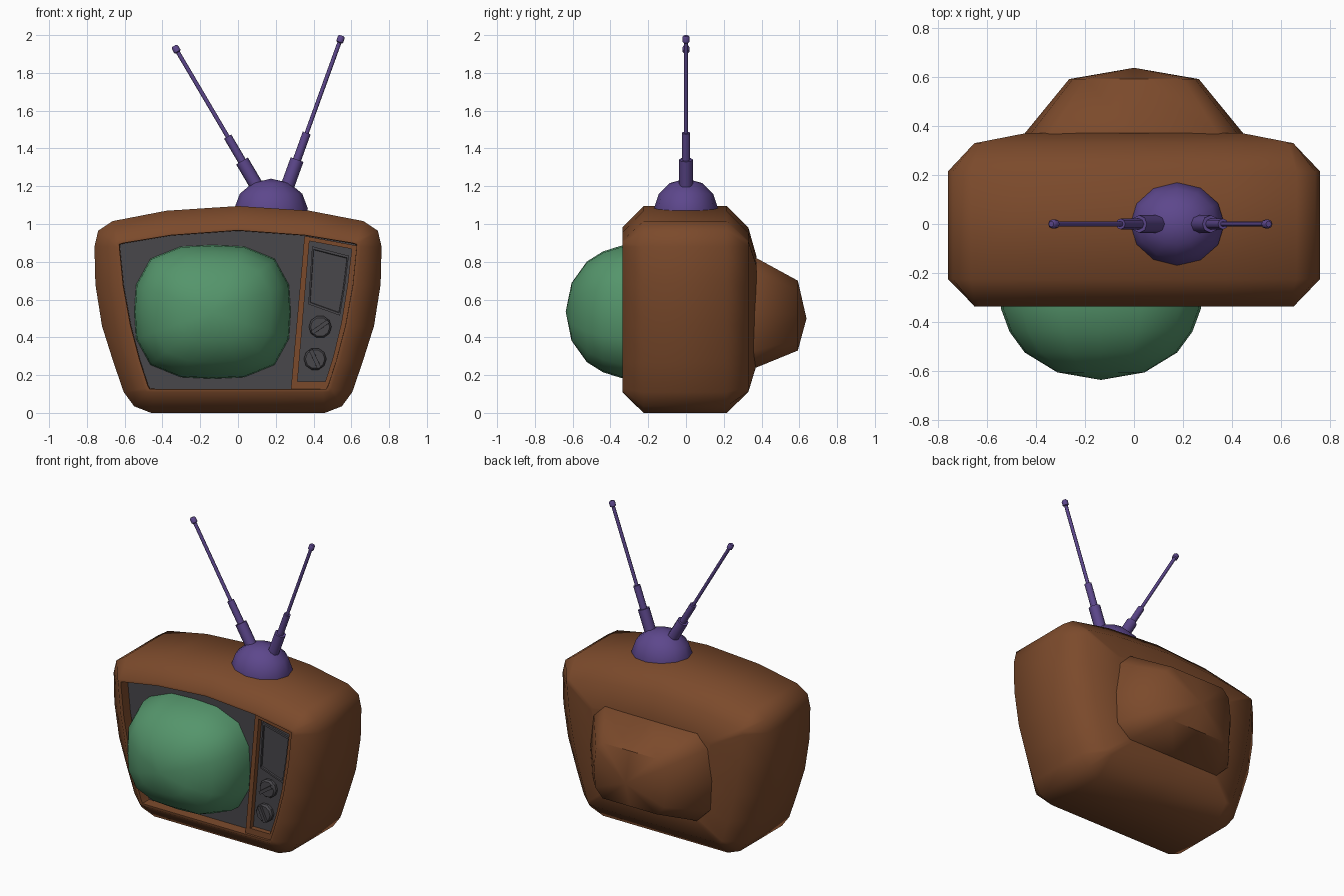
import bpy, bmesh, math
from mathutils import Vector

if "Cube" in bpy.data.objects:
    bpy.data.objects.remove(bpy.data.objects["Cube"])


def material(name, r, g, b):
    m = bpy.data.materials.new(name)
    m.diffuse_color = tuple(c ** 2.2 for c in (r, g, b)) + (1,)
    m.use_nodes = True
    m.node_tree.nodes["Principled BSDF"].inputs["Base Color"].default_value = m.diffuse_color
    return m


BROWN = material("brown_wood", 0.48, 0.295, 0.185)
GREY = material("dark_grey", 0.29, 0.285, 0.30)
GREEN = material("green_glass", 0.335, 0.58, 0.42)
PURPLE = material("purple_metal", 0.365, 0.285, 0.545)


def loft(name, rings, mats, caps=(True, True), sharp=40, end_mat=0):
    """Skin a list of equal-length 3D rings, with optional end caps."""
    bm = bmesh.new()
    loops = [[bm.verts.new(p) for p in r] for r in rings]
    n = len(loops[0])
    for a, b in zip(loops, loops[1:]):
        for i in range(n):
            j = (i + 1) % n
            bm.faces.new((a[i], a[j], b[j], b[i]))
    if caps[0]:
        bm.faces.new(loops[0])
    if caps[1]:
        bm.faces.new(loops[-1]).material_index = end_mat
    bmesh.ops.remove_doubles(bm, verts=bm.verts, dist=1e-5)
    bmesh.ops.recalc_face_normals(bm, faces=bm.faces)
    for f in bm.faces:
        f.smooth = True
    for e in bm.edges:
        e.smooth = len(e.link_faces) == 2 and e.calc_face_angle() < math.radians(sharp)
    me = bpy.data.meshes.new(name)
    bm.to_mesh(me)
    bm.free()
    for m in mats:
        me.materials.append(m)
    ob = bpy.data.objects.new(name, me)
    bpy.context.collection.objects.link(ob)
    return ob


def at_y(pts, y, s=1.0, c=(0, 0)):
    """Place an x-z outline at depth y, scaled about c."""
    return [(c[0] + (x - c[0]) * s, y, c[1] + (z - c[1]) * s) for x, z in pts]


def mirrored(half):
    return half + [(-x, z) for x, z in half[-2:0:-1]]


# Cabinet: silhouette outline and the smaller face outline it chamfers into
outer = mirrored([(0, 0), (.46, 0), (.55, .035), (.605, .11), (.66, .27), (.72, .46),
                  (.755, .68), (.76, .88), (.74, .965), (.665, 1.015), (.38, 1.07), (0, 1.095)])
face = mirrored([(0, .11), (.45, .11), (.485, .112), (.495, .13), (.54, .27), (.59, .46),
                 (.63, .68), (.65, .88), (.652, .905), (.63, .912), (.37, .955), (0, .982)])
mid = (0, .54)
loft("cabinet", [
    at_y(face, .372, .67, (0, .53)), at_y(face, .33), at_y(outer, .215), at_y(outer, -.225),
    at_y(face, -.337), at_y(face, -.337, .965, mid), at_y(face, -.27, .96, mid)],
    [BROWN, GREY], sharp=50, end_mat=1)

# Tube housing on the back
hump = mirrored([(0, .24), (.34, .24), (.43, .33), (.445, .53), (.42, .74), (.34, .82), (0, .82)])
cap = mirrored([(0, .33), (.2, .33), (.255, .39), (.265, .52), (.25, .65), (.2, .70), (0, .70)])
loft("rear_housing", [at_y(hump, .34), at_y(hump, .372), at_y(cap, .592),
                      at_y(cap, .638, 0, (0, .5))], [BROWN], (True, False), 48)

# Bulging screen: rounded-square rings closing to a point
N = 16
screen = []
for i in range(N):
    a = 2 * math.pi * i / N
    c, s = math.cos(a), math.sin(a)
    k = (abs(c) ** 3 + abs(s) ** 3) ** (-1 / 3)
    screen.append((-.135 + .415 * c * k, .535 + .355 * s * k))
loft("screen", [at_y(screen, y, s, (-.135, .535)) for y, s in
                ((-.25, 1), (-.345, .985), (-.44, .9), (-.525, .75), (-.606, .43), (-.637, 0))],
     [GREEN], (True, False), 60)

# Control panel: brown frame with a grey floor
frame_out = [(.28, .125), (.478, .125), (.53, .27), (.575, .46), (.61, .68), (.63, .885), (.352, .937)]
frame_in = [(.315, .165), (.462, .165), (.505, .30), (.548, .48), (.58, .68), (.602, .868), (.378, .91)]
loft("control_frame", [at_y(frame_out, -.26), at_y(frame_out, -.322), at_y(frame_in, -.322),
                       at_y(frame_in, -.288)], [BROWN, GREY], sharp=30, end_mat=1)

# Speaker plate
plate = [(.372, .575), (.54, .515), (.565, .66), (.587, .832), (.392, .882)]
loft("speaker_plate", [at_y(plate, -.28), at_y(plate, -.3), at_y(plate, -.3, .92, (.48, .69)),
                       at_y(plate, -.292, .9, (.48, .69))], [GREY], sharp=30)

# Knobs with a grip ridge each
for label, x, z, turn in (("upper", .435, .455, 35), ("lower", .408, .285, -65)):
    disc = [(x + .06 * math.cos(i * math.pi / 5), z + .06 * math.sin(i * math.pi / 5)) for i in range(10)]
    loft(label + "_knob", [at_y(disc, -.28), at_y(disc, -.305), at_y(disc, -.318, .85, (x, z))],
         [GREY], sharp=30)
    t = math.radians(turn)
    grip = [(x + u * math.cos(t) - v * math.sin(t), z + u * math.sin(t) + v * math.cos(t))
            for u, v in ((-.055, -.011), (.055, -.011), (.055, .011), (-.055, .011))]
    loft(label + "_knob_grip", [at_y(grip, -.3), at_y(grip, -.335, .95, (x, z))], [GREY], sharp=30)

# Antenna dome
dome = []
for lat in (-12, 4, 32, 60, 90):
    r, h = math.cos(math.radians(lat)), math.sin(math.radians(lat))
    dome.append([(.175 + .195 * r * math.cos(i * math.pi / 6), .17 * r * math.sin(i * math.pi / 6),
                  1.07 + .17 * h) for i in range(12)])
loft("antenna_dome", dome, [PURPLE], (True, False), 45)


# Telescopic antennas: stepped radius along a straight line
def antenna(name, start, end):
    a, b = Vector((start[0], 0, start[1])), Vector((end[0], 0, end[1]))
    d = (b - a).normalized()
    u, length = Vector((0, 1, 0)), (b - a).length
    v = d.cross(u)
    steps = [(0, .036), (.155, .036), (.155, .022), (.305, .022), (.305, .011),
             (length - .04, .011), (length - .035, .019), (length - .008, .019), (length, .012)]
    loft(name, [[a + d * t + (u * math.cos(i * math.pi / 4) + v * math.sin(i * math.pi / 4)) * r
                 for i in range(8)] for t, r in steps], [PURPLE], sharp=46)


antenna("left_antenna", (.10, 1.2), (-.338, 1.943))
antenna("right_antenna", (.26, 1.195), (.55, 1.997))
